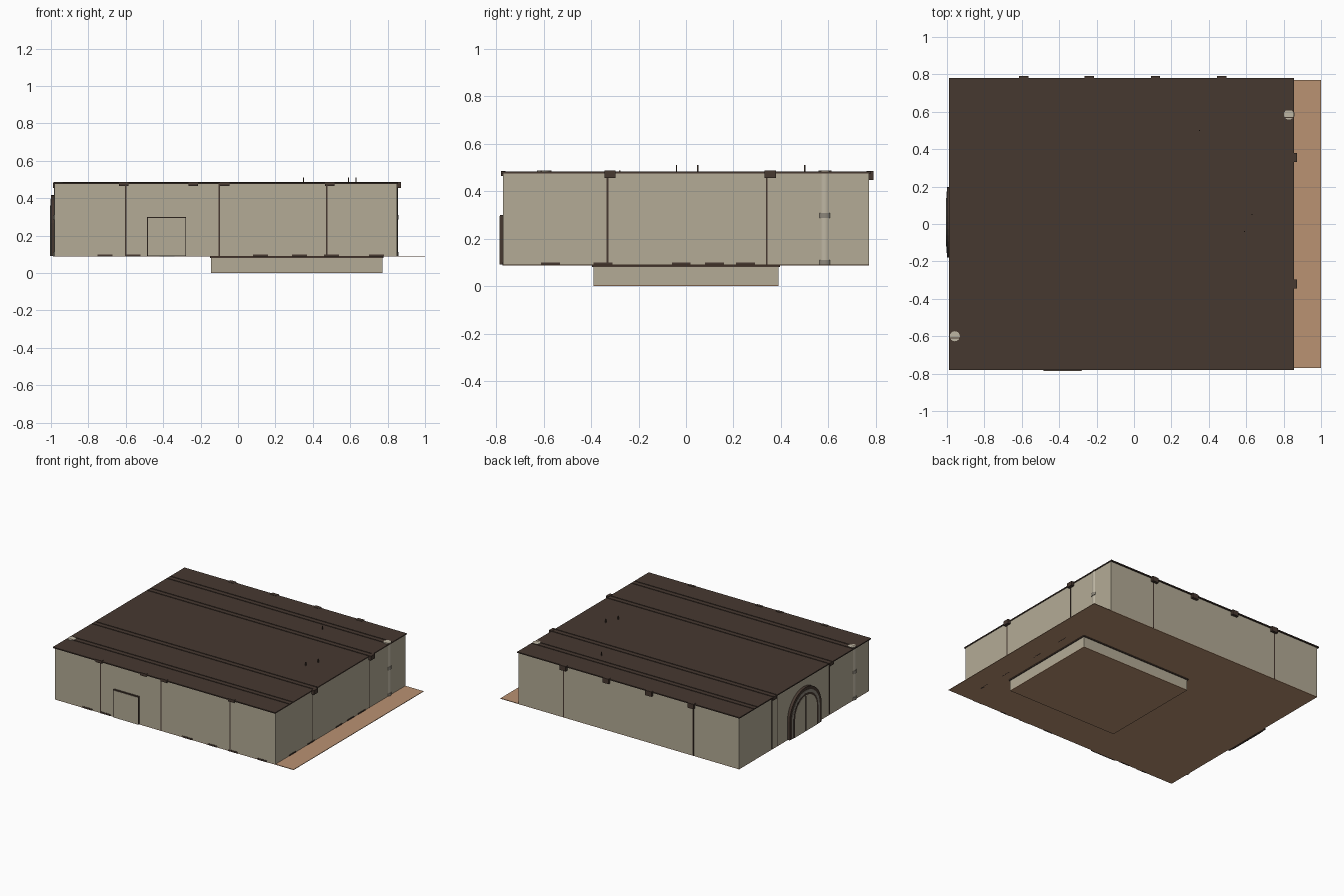
import bpy, bmesh, math

old = bpy.data.objects.get("Cube")
if old:
    bpy.data.objects.remove(old, do_unlink=True)


def material(name, rgb):
    m = bpy.data.materials.new(name)
    m.use_nodes = True
    lin = [((c / 255 + 0.055) / 1.055) ** 2.4 for c in rgb] + [1]
    m.diffuse_color = lin
    m.node_tree.nodes["Principled BSDF"].inputs["Base Color"].default_value = lin
    return m


PLASTER = material("plaster", (180, 171, 150))
WOOD = material("dark wood", (70, 56, 48))
EARTH = material("earth floor", (186, 146, 114))
STONE = material("pale stone", (190, 182, 163))
BAND = material("grey stone", (140, 134, 122))


def finish(name, bm, mat):
    bmesh.ops.recalc_face_normals(bm, faces=bm.faces)
    mesh = bpy.data.meshes.new(name)
    bm.to_mesh(mesh)
    bm.free()
    mesh.materials.append(mat)
    ob = bpy.data.objects.new(name, mesh)
    bpy.context.collection.objects.link(ob)
    return ob


def box(name, x, y, z, mat):
    """Box from (min, max) pairs."""
    bm = bmesh.new()
    bmesh.ops.create_cube(bm, size=1)
    for v in bm.verts:
        for i, (lo, hi) in enumerate((x, y, z)):
            v.co[i] = hi if v.co[i] > 0 else lo
    return finish(name, bm, mat)


def around(c, half):
    return (c - half, c + half)


def cylinder(name, x, y, z, r, mat):
    bm = bmesh.new()
    bmesh.ops.create_cone(bm, cap_ends=True, segments=16, radius1=r, radius2=r, depth=z[1] - z[0])
    bmesh.ops.translate(bm, verts=bm.verts, vec=(x, y, sum(z) / 2))
    ob = finish(name, bm, mat)
    for p in ob.data.polygons:
        p.use_smooth = abs(p.normal.z) < 0.5
    return ob


def arch(name, r, x, mat):
    """Round-topped slab standing on the floor, facing -x."""
    steps = 16
    pts = [(r * math.cos(math.pi * i / steps), SPRING + r * math.sin(math.pi * i / steps))
           for i in range(steps + 1)]
    pts += [(-r, BASE), (r, BASE)]
    bm = bmesh.new()
    face = bm.faces.new([bm.verts.new((x[0], DOOR_Y + a, b)) for a, b in pts])
    out = bmesh.ops.extrude_face_region(bm, geom=[face])
    verts = [g for g in out["geom"] if isinstance(g, bmesh.types.BMVert)]
    bmesh.ops.translate(bm, verts=verts, vec=(x[1] - x[0], 0, 0))
    return finish(name, bm, mat)


BASE, TOP, ROOF = 0.092, 0.475, 0.483
LEFT, RIGHT, SIDE = -0.98, 0.85, 0.77
SPRING, DOOR_Y = 0.23, 0.01

# Main shell, floor slab, roof
box("walls", (LEFT, RIGHT), (-SIDE, SIDE), (BASE, TOP), PLASTER)
box("floor_slab", (LEFT, 1.0), (-SIDE, SIDE), (0.088, BASE), EARTH)
box("roof", (-0.99, 0.855), (-0.78, 0.78), (TOP, ROOF), WOOD)

# Sunken cellar
box("cellar_walls", (-0.145, 0.772), (-0.39, 0.39), (0.004, 0.088), PLASTER)
box("cellar_floor", (-0.145, 0.772), (-0.39, 0.39), (0, 0.004), EARTH)
for s in (-1, 1):
    box("cellar_trim_side", (-0.15, 0.777), around(s * 0.39, 0.006), (0.08, 0.088), WOOD)
    box("cellar_trim_end", around(0.3135 + s * 0.4585, 0.006), (-0.39, 0.39), (0.08, 0.088), WOOD)

# Long roof beams, marked by fine ridges
for y in (-0.59, -0.3, 0.355, 0.59):
    for s in (-1, 1):
        box("roof_ridge", (-0.985, 0.85), around(y + s * 0.02, 0.003), (ROOF, 0.487), WOOD)
for y in (-0.32, 0.355):
    box("beam_end", (0.85, 0.872), around(y, 0.024), (0.455, 0.487), WOOD)
    box("beam_end_right", (-0.988, LEFT), around(y, 0.024), (0.455, TOP), WOOD)

# Cross beam ends along back and front
for x in (-0.59, -0.24, 0.115, 0.47):
    box("back_beam_end", around(x, 0.025), (0.76, 0.79), (0.448, 0.485), WOOD)
for x in (-0.61, -0.24, -0.07, 0.49):
    box("front_beam_end", around(x, 0.025), (-0.78, -0.76), (0.465, 0.486), WOOD)

# Fine joints between wall panels
for x in (-0.6, -0.1, 0.475):
    box("front_joint", around(x, 0.004), (-0.772, -0.769), (BASE, TOP), WOOD)
for x in (-0.6, 0.475):
    box("back_joint", around(x, 0.004), (0.769, 0.772), (BASE, TOP), WOOD)
for y in (-0.33, 0.34):
    box("left_joint", (0.849, 0.852), around(y, 0.004), (BASE, TOP), WOOD)
for y in (-0.3, 0.32, 0.38):
    box("right_joint", (-0.982, -0.979), around(y, 0.004), (BASE, TOP), WOOD)

# Front doorway: thin dark frame around a plastered panel
box("front_door_frame", (-0.487, -0.277), (-0.783, -0.77), (BASE, 0.3), WOOD)
box("front_door_panel", (-0.482, -0.282), (-0.785, -0.783), (BASE, 0.295), PLASTER)

# Arched doorway, stepped rings and two leaves
arch("arch_frame", 0.188, (-1.0, LEFT), WOOD)
arch("arch_stone_ring", 0.165, (-1.002, -1.0), BAND)
arch("arch_inner_frame", 0.145, (-1.003, -1.002), WOOD)
arch("arch_door", 0.13, (-1.004, -1.003), PLASTER)
box("arch_door_split", (-1.005, -1.004), around(DOOR_Y, 0.005), (BASE, 0.355), WOOD)

# Engaged columns with bands
for x, y in ((0.828, 0.585), (-0.958, -0.6)):
    cylinder("column", x, y, (BASE, 0.487), 0.027, STONE)
    for z in (0.1, 0.298):
        cylinder("column_band", x, y, around(z, 0.011), 0.031, BAND)

# Low rubble along the wall foot
for x in (-0.71, -0.56, -0.38, 0.12, 0.33, 0.5, 0.74):
    box("front_rubble", around(x, 0.04), (-0.773, -0.76), (0.088, 0.1), WOOD)
for y in (-0.57, -0.35, -0.02, 0.12, 0.25):
    box("left_rubble", (0.84, 0.853), around(y, 0.04), (0.088, 0.1), WOOD)

# Tiny spikes through the roof
for x, y in ((0.59, -0.04), (0.63, 0.05), (0.35, 0.5)):
    box("roof_spike", around(x, 0.003), around(y, 0.003), (ROOF, 0.51), WOOD)
